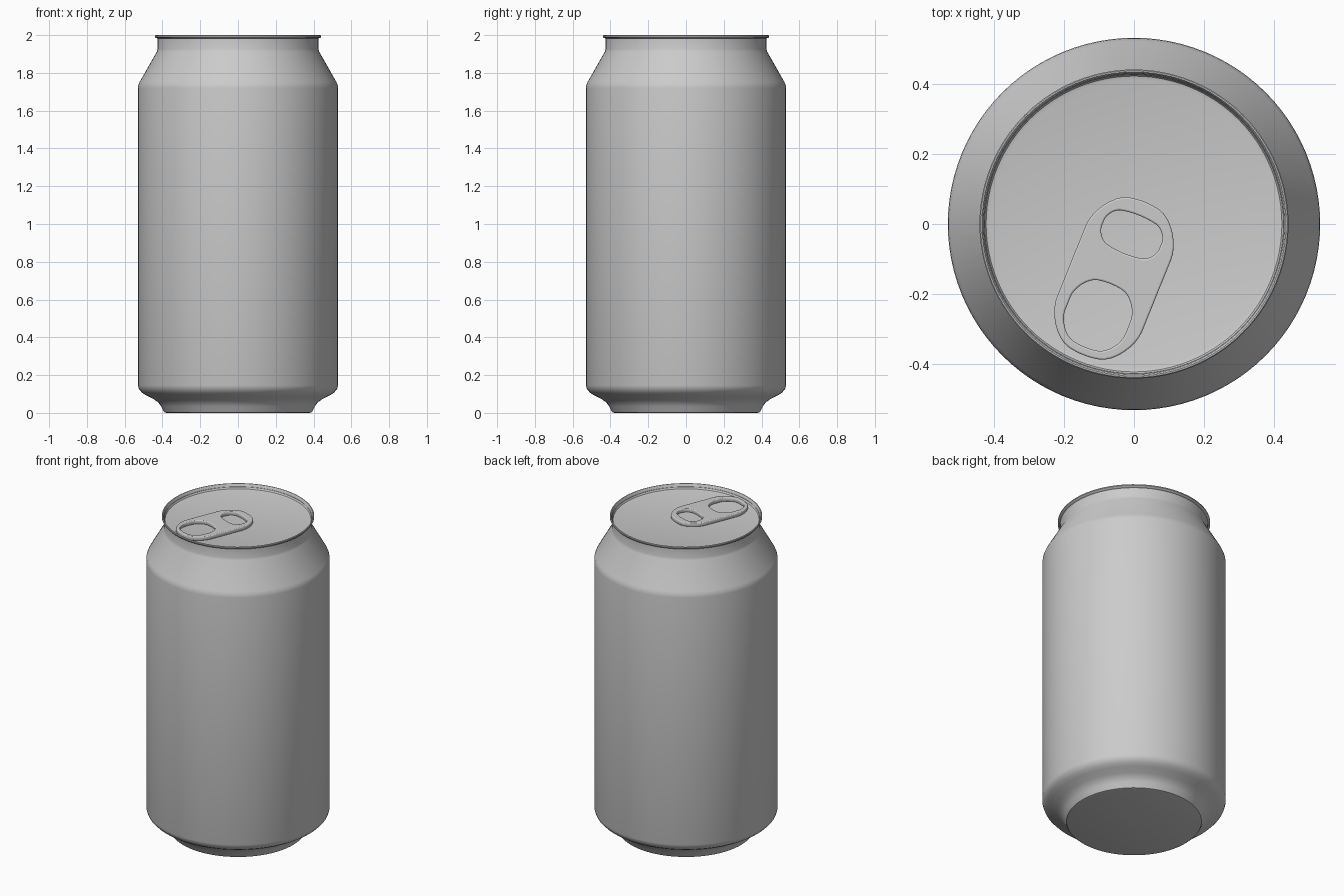
import bpy, bmesh, math
from mathutils import Matrix, Vector

if "Cube" in bpy.data.objects:
    bpy.data.objects.remove(bpy.data.objects["Cube"])

SEG = 96


def lathe(name, profile):
    """Revolve an (r, z) profile that starts and ends on the z axis."""
    bm = bmesh.new()
    rings = []
    for r, z in profile:
        if r == 0:
            rings.append([bm.verts.new((0, 0, z))] * SEG)
        else:
            rings.append([bm.verts.new((r * math.cos(2 * math.pi * i / SEG),
                                        r * math.sin(2 * math.pi * i / SEG), z))
                          for i in range(SEG)])
    for a, b in zip(rings, rings[1:]):
        for i in range(SEG):
            j = (i + 1) % SEG
            bm.faces.new(list(dict.fromkeys((a[i], a[j], b[j], b[i]))))
    bmesh.ops.recalc_face_normals(bm, faces=bm.faces)
    mesh = bpy.data.meshes.new(name)
    bm.to_mesh(mesh)
    bm.free()
    obj = bpy.data.objects.new(name, mesh)
    bpy.context.collection.objects.link(obj)
    return obj


def rounded(cx, cy, hw, hl, r, bulge):
    """Rounded rectangle whose two short ends bow outwards."""
    pts = []
    for k, (sx, sy) in enumerate([(1, 1), (-1, 1), (-1, -1), (1, -1)]):
        for i in range(9):
            a = math.pi / 2 * (k + i / 8)
            pts.append((sx * (hw - r) + r * math.cos(a), sy * (hl - bulge - r) + r * math.sin(a)))
        if k in (0, 2):
            for i in range(1, 8):
                pts.append((sx * (hw - r) * (1 - i / 4), sy * (hl - bulge)))
    return [(cx + x, cy + y + math.copysign(bulge, y) * (1 - (x / hw) ** 2) * min(1, abs(y) / (hl - bulge)))
            for x, y in pts]


def smooth(obj, angle):
    bpy.ops.object.select_all(action='DESELECT')
    obj.select_set(True)
    bpy.context.view_layer.objects.active = obj
    bpy.ops.object.shade_smooth_by_angle(angle=math.radians(angle))


# Can shell: base, wall, shoulder, neck, rolled lip and sunken lid
can = lathe("can_body", [
    (0, 0), (0.38, 0), (0.39, 0.003), (0.396, 0.012), (0.407, 0.035), (0.422, 0.055),
    (0.445, 0.072), (0.485, 0.092), (0.508, 0.107), (0.524, 0.125), (0.53, 0.145),
    (0.53, 1.72), (0.528, 1.735), (0.521, 1.752), (0.43, 1.912), (0.426, 1.925),
    (0.426, 1.982), (0.436, 1.986), (0.44, 1.991), (0.44, 1.997), (0.437, 2.0),
    (0.433, 2.0), (0.43, 1.996), (0.427, 1.98), (0.421, 1.971), (0.41, 1.968), (0, 1.968)])
smooth(can, 35)

# Pull tab: filled outline with two finger holes and softened edges
curve = bpy.data.curves.new("tab_outline", 'CURVE')
curve.dimensions = '2D'
curve.fill_mode = 'BOTH'
curve.extrude = 0.007
curve.bevel_depth = 0.005
curve.bevel_resolution = 2
curve.offset = -0.005
for loop in (rounded(0, 0, 0.131, 0.235, 0.085, 0.04),
             rounded(0, 0.135, 0.088, 0.058, 0.035, 0.015),
             rounded(-0.003, -0.115, 0.092, 0.097, 0.055, 0.022)):
    spline = curve.splines.new('POLY')
    spline.points.add(len(loop) - 1)
    for p, (x, y) in zip(spline.points, loop):
        p.co = (x, y, 0, 1)
    spline.use_cyclic_u = True
temp = bpy.data.objects.new("tab_outline", curve)
bpy.context.collection.objects.link(temp)
bpy.context.view_layer.update()
mesh = bpy.data.meshes.new_from_object(temp.evaluated_get(bpy.context.evaluated_depsgraph_get()))
bpy.data.objects.remove(temp)
mesh.transform(Matrix.Translation((-0.057, -0.155, 1.98)) @ Matrix.Rotation(math.radians(-22), 4, 'Z'))
tab = bpy.data.objects.new("pull_tab", mesh)
bpy.context.collection.objects.link(tab)
smooth(tab, 35)
